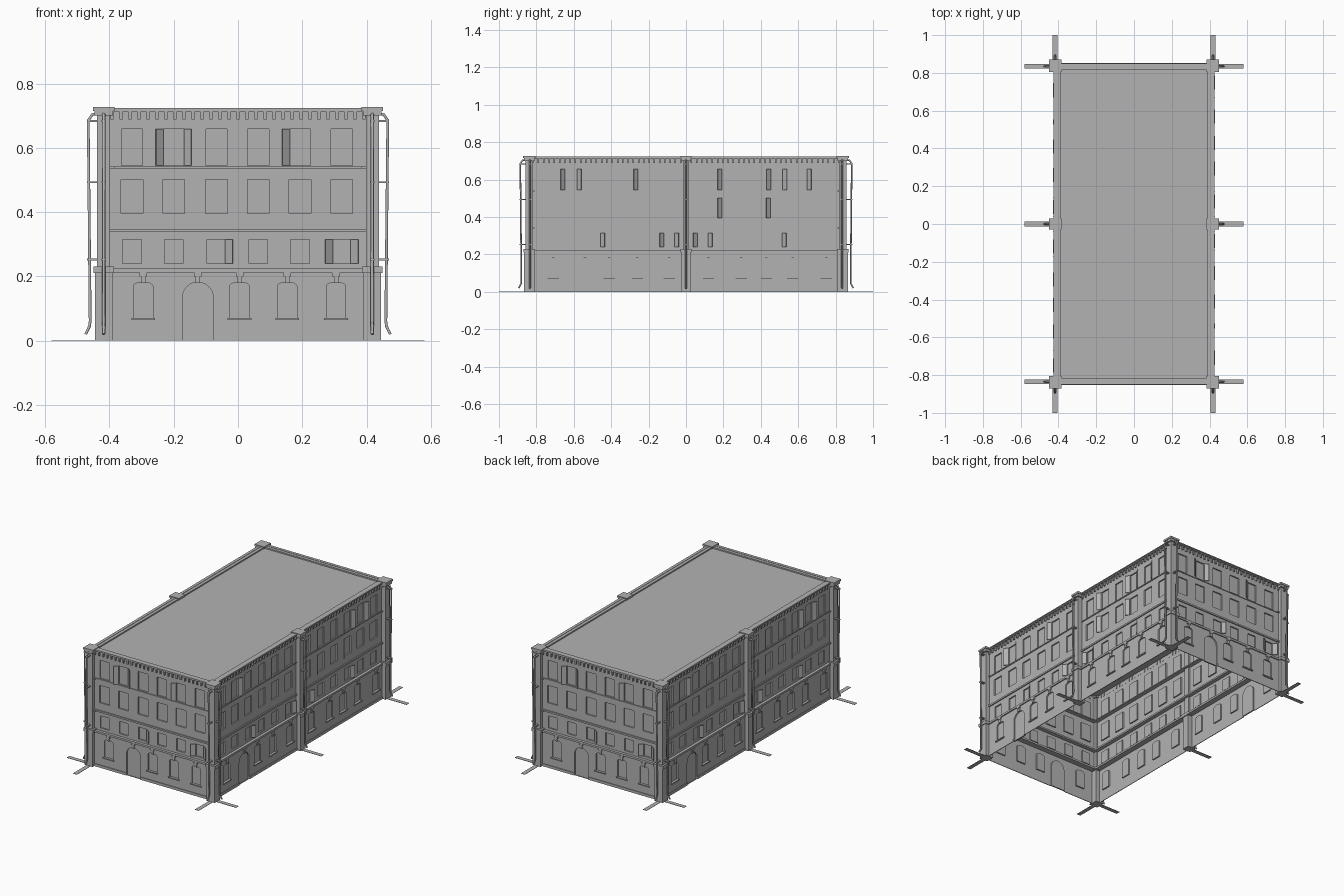
import bpy, bmesh, math
from mathutils import Matrix, Vector

old = bpy.data.objects.get("Cube")
if old:
    bpy.data.objects.remove(old)

stone = bpy.data.materials.new("grey_stone")
stone.use_nodes = True
GREY = (0.45, 0.45, 0.45, 1)
stone.diffuse_color = GREY
stone.node_tree.nodes["Principled BSDF"].inputs["Base Color"].default_value = GREY


def turn(quarter):
    return Matrix.Rotation(quarter * math.pi / 2, 4, "Z")


def finish(name, bm, quarter=0):
    bm.transform(turn(quarter))
    mesh = bpy.data.meshes.new(name)
    bm.to_mesh(mesh)
    bm.free()
    mesh.materials.append(stone)
    obj = bpy.data.objects.new(name, mesh)
    bpy.context.collection.objects.link(obj)
    return obj


def box(bm, x0, x1, y0, y1, z0, z1, tilt=None):
    size = Matrix.Diagonal((x1 - x0, y1 - y0, z1 - z0, 1))
    mid = Vector(((x0 + x1) / 2, (y0 + y1) / 2, (z0 + z1) / 2))
    made = bmesh.ops.create_cube(bm, size=1, matrix=Matrix.Translation(mid) @ size)
    if tilt:
        hinge, angle = tilt
        bmesh.ops.rotate(bm, verts=made["verts"], cent=hinge,
                         matrix=Matrix.Rotation(angle, 3, "Z"))


def add_face(bm, points, y):
    clean = []
    for p in points:
        if not clean or (Vector(p) - Vector(clean[-1])).length > 1e-5:
            clean.append(p)
    return bm.faces.new([bm.verts.new((u, y, z)) for u, z in clean])


# One stretch of wall with a recessed, optionally arched opening
def bay(bm, left, right, z0, z1, c, half, v0, v1, rise, y, deep=0.008):
    arc = [(-half, v1)]
    if rise:
        arc = [(-half * math.cos(i * math.pi / 12), v1 - rise + rise * math.sin(i * math.pi / 12))
               for i in range(7)]
    side = [(-half, v0)] + arc
    if not rise:
        side.append((0, v1))
    lead = [(c + u, z) for u, z in side]
    tail = [(c - u, z) for u, z in side]
    add_face(bm, [(left, z0), (c, z0), (c, v0)] + lead + [(c, z1), (left, z1)], y)
    add_face(bm, ([(right, z0), (c, z0), (c, v0)] + tail + [(c, z1), (right, z1)])[::-1], y)
    ring = lead + tail[-2::-1]
    add_face(bm, ring[::-1], y + deep).normal_flip()
    for a, b in zip(ring, ring[1:] + ring[:1]):
        bm.faces.new([bm.verts.new(p) for p in ((a[0], y, a[1]), (b[0], y, b[1]),
                     (b[0], y + deep, b[1]), (a[0], y + deep, a[1]))])


def storey(bm, z0, z1, span, openings, y):
    cs = [o[0] for o in openings]
    edges = [-span] + [(a + b) / 2 for a, b in zip(cs, cs[1:])] + [span]
    for o, left, right in zip(openings, edges, edges[1:]):
        bay(bm, left, right, z0, z1, *o, y)


# Each facade: half width, outward distance, window centres, arched windows, door, shutters
FRONT = dict(span=0.42, dist=0.845, door=-0.125,
             wins=[-0.33, -0.2, -0.067, 0.063, 0.193, 0.323],
             arches=[-0.295, 0.005, 0.153, 0.305],
             shutters=[(2, 1, "LR"), (2, 4, "L"), (0, 2, "R"), (0, 5, "LR")])
SIDE = dict(span=0.845, dist=0.42, door=-0.54,
            wins=[s * w for s, w in zip([-1] * 6 + [1] * 6,
                  [0.743, 0.615, 0.485, 0.353, 0.225, 0.09, 0.09, 0.225, 0.353, 0.485, 0.615, 0.743])],
            arches=[-0.71, -0.41, -0.26, -0.09, 0.12, 0.295, 0.43, 0.57, 0.75],
            shutters=[(2, 1, "LR"), (2, 4, "L"), (2, 7, "L"), (2, 9, "LR"), (2, 10, "R"),
                      (1, 7, "L"), (1, 9, "L"), (0, 2, "R"), (0, 5, "LR"), (0, 6, "LR"), (0, 9, "R")])
# Upper storeys: bottom, top, window half width, window bottom, window top
ROWS = [(0.22, 0.345, 0.029, 0.24, 0.315), (0.345, 0.54, 0.034, 0.395, 0.502),
        (0.54, 0.72, 0.033, 0.545, 0.658)]
SETBACK = 0.01


def facade(f, quarter):
    span, dist, door = f["span"], f["dist"], f["door"]
    upper = -dist + SETBACK

    # Walls with window and door recesses
    bm = bmesh.new()
    ground = [(c, 0.03, 0.07, 0.182, 0.012) for c in f["arches"]] + [(door, 0.048, 0, 0.182, 0.048)]
    storey(bm, 0, 0.22, span, sorted(ground), -dist)
    for z0, z1, half, v0, v1 in ROWS:
        storey(bm, z0, z1, span - SETBACK, [(c, half, v0, v1, 0) for c in f["wins"]], upper)
    finish("facade_wall", bm, quarter)

    # Plinth, string courses and cornice
    bm = bmesh.new()
    box(bm, -span, door - 0.05, -dist - 0.004, -dist, 0, 0.016)
    box(bm, door + 0.05, span, -dist - 0.004, -dist, 0, 0.016)
    for z0, z1, out in ((0.212, 0.224, 0.007), (0.338, 0.348, -0.003), (0.536, 0.542, -0.005)):
        box(bm, -span, span, -dist - out, -dist + 0.035, z0, z1)
    box(bm, -span, span, -dist - 0.002, -dist + 0.03, 0.712, 0.722)
    box(bm, -span, span, -dist - 0.006, -dist + 0.012, 0.718, 0.724)
    finish("string_courses", bm, quarter)

    # Dentils below the cornice
    bm = bmesh.new()
    count = round(span * 2 / 0.028)
    for i in range(1, count):
        u = -span + i * 2 * span / count
        box(bm, u - 0.004, u + 0.004, -dist, upper + 0.002, 0.688, 0.713)
    finish("cornice_dentils", bm, quarter)

    # Sills and keystones
    bm = bmesh.new()
    for c in f["arches"]:
        box(bm, c - 0.037, c + 0.037, -dist - 0.008, -dist, 0.064, 0.071)
    for c in f["arches"] + [door]:
        box(bm, c - 0.007, c + 0.007, -dist - 0.006, -dist, 0.18, 0.2)
        box(bm, c - 0.012, c + 0.012, -dist - 0.008, -dist, 0.2, 0.212)
    finish("sills_and_keystones", bm, quarter)

    # Open shutters swung out from their hinges
    bm = bmesh.new()
    for row, col, sides in f["shutters"]:
        half, v0, v1 = ROWS[row][2:]
        for side in sides:
            s = -1 if side == "L" else 1
            u = f["wins"][col] + s * half
            a, b = sorted((u, u + s * 0.028))
            box(bm, a, b, upper - 0.003, upper, v0, v1, ((u, upper, 0), -s * math.radians(35)))
    finish("window_shutters", bm, quarter)


for q in range(4):
    facade(SIDE if q % 2 else FRONT, q)

# Flat roof
bm = bmesh.new()
box(bm, -0.4, 0.4, -0.82, 0.82, 0.708, 0.714)
finish("flat_roof", bm)


# Pillars: wide base, ledge, slimmer shaft and cap
def pillar(name, x, y, wx, wy):
    bm = bmesh.new()
    for grow, z0, z1 in ((0, 0, 0.21), (0.005, 0.21, 0.23), (-0.007, 0.23, 0.715),
                         (0.002, 0.7, 0.715), (0.006, 0.715, 0.727)):
        box(bm, x - wx - grow, x + wx + grow, y - wy - grow, y + wy + grow, z0, z1)
    finish(name, bm)


# Drainpipe with hopper, brackets, kicked-out foot and ground strip; built facing -y
def drainpipe(u, wall, strip_end, quarter):
    path = [(wall + 0.012, 0.708), (wall - 0.01, 0.703), (wall - 0.022, 0.685),
            (wall - 0.016, 0.06), (wall - 0.018, 0.045), (wall - 0.03, 0.02)]
    curve = bpy.data.curves.new("drainpipe", "CURVE")
    curve.dimensions = "3D"
    curve.bevel_depth = 0.005
    curve.bevel_resolution = 1
    curve.use_fill_caps = True
    line = curve.splines.new("POLY")
    line.points.add(len(path) - 1)
    for p, (d, z) in zip(line.points, path):
        p.co = (u, -wall + (d - wall) if d < wall else -wall + 0.012, z, 1)
    for p, (d, z) in zip(line.points, path):
        p.co.y = -wall - (wall - d)
    curve.transform(turn(quarter))
    curve.materials.append(stone)
    bpy.context.collection.objects.link(bpy.data.objects.new("drainpipe", curve))
    bm = bmesh.new()
    for z in (0.25, 0.49, 0.68):
        box(bm, u - 0.007, u + 0.007, -wall - 0.026, -wall + 0.01, z, z + 0.006)
    finish("pipe_brackets", bm, quarter)
    bm = bmesh.new()
    box(bm, u - 0.013, u + 0.013, -strip_end, -wall, 0, 0.002)
    finish("ground_strip", bm, quarter)


for sx in (-1, 1):
    for sy in (-1, 1):
        pillar("corner_pillar", sx * 0.418, sy * 0.838, 0.027, 0.027)
    pillar("middle_pillar", sx * 0.418, 0, 0.027, 0.024)
for q in range(4):
    if q % 2:
        for u in (-0.835, 0, 0.835):
            drainpipe(u, 0.444, 0.58, q)
    else:
        for u in (-0.418, 0.418):
            drainpipe(u, 0.864, 1.0, q)
